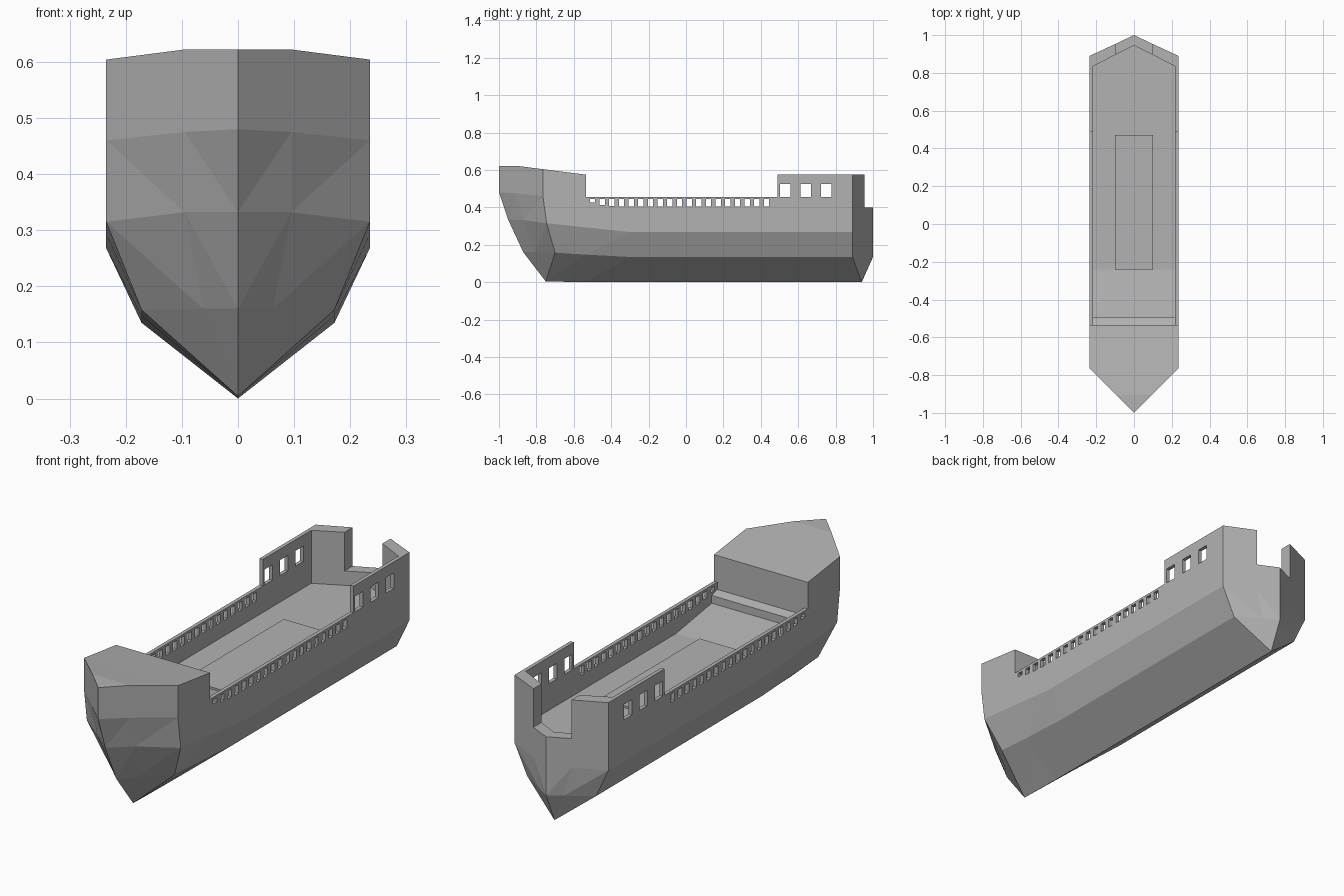
import bpy
import bmesh

cube = bpy.data.objects.get("Cube")
if cube:
    bpy.data.objects.remove(cube, do_unlink=True)

grey = bpy.data.materials.new("hull_grey")
grey.use_nodes = True
grey.diffuse_color = (0.45, 0.45, 0.45, 1)
grey.node_tree.nodes["Principled BSDF"].inputs["Base Color"].default_value = (0.45, 0.45, 0.45, 1)


def finish(name, bm):
    bmesh.ops.recalc_face_normals(bm, faces=bm.faces[:])
    mesh = bpy.data.meshes.new(name)
    bm.to_mesh(mesh)
    bm.free()
    mesh.materials.append(grey)
    obj = bpy.data.objects.new(name, mesh)
    bpy.context.scene.collection.objects.link(obj)
    return obj


def add_prism(bm, points, place, lo, hi):
    """Extrude a closed outline; place(a, b, depth) gives the 3D point."""
    ends = [[bm.verts.new(place(a, b, d)) for a, b in points] for d in (lo, hi)]
    n = len(points)
    for ring in ends:
        bm.faces.new(ring)
    for i in range(n):
        j = (i + 1) % n
        bm.faces.new((ends[0][i], ends[0][j], ends[1][j], ends[1][i]))


def across(a, b, d):      # outline in y, z
    return (d, a, b)


def upward(a, b, d):      # outline in x, y
    return (a, b, d)


def rect(a0, a1, b0, b1):
    return [(a0, b0), (a1, b0), (a1, b1), (a0, b1)]


def prism(name, points, place, lo, hi):
    bm = bmesh.new()
    add_prism(bm, points, place, lo, hi)
    return finish(name, bm)


# Hull columns from stem to stern: keel, lower chine, upper chine, sheer, top
WIDE, CHINE, TOP = 0.235, 0.172, 0.575


def side(y):
    rise = max(0, (-0.3 - y) / 0.43)
    return [(0, y, 0), (CHINE, y, 0.135 + 0.022 * rise), (WIDE, y, 0.268 + 0.045 * rise),
            (WIDE, y, 0.4 + 0.05 * rise), (WIDE, y, TOP)]


columns = [
    [(0, -0.75, 0.004), (0, -0.87, 0.16), (0, -0.95, 0.332), (0, -1, 0.48), (0, -1, 0.622)],
    [(0, -0.75, 0.004), (0.062, -0.81, 0.16), (0.095, -0.87, 0.332), (0.095, -0.905, 0.475), (0.095, -0.905, 0.622)],
    [(0, -0.75, 0.004), (CHINE, -0.7, 0.158), (WIDE, -0.745, 0.315), (WIDE, -0.765, 0.46), (WIDE, -0.765, 0.604)],
    side(-0.535), side(-0.3), side(0.89),
    [(0, 0.94, 0), (0.062, 0.96, 0.135), (0.095, 0.955, 0.268), (0.095, 0.955, 0.4), (0.095, 0.955, TOP)],
    [(0, 0.94, 0), (0, 1, 0.135), (0, 1, 0.268), (0, 1, 0.4), (0, 1, TOP)],
]

bm = bmesh.new()


def add_face(points):
    unique = list(dict.fromkeys(points))
    if len(unique) > 2:
        bm.faces.new([bm.verts.new(p) for p in unique])


def flip(p):
    return (-p[0] if p[0] else 0, p[1], p[2])


for left, right in zip(columns, columns[1:]):
    for r in range(4):
        a, b, c, d = left[r], right[r], right[r + 1], left[r + 1]
        # facet diagonals run down towards the centreline at both ends
        tris = [(a, b, c), (a, c, d)] if left[4][1] < 0 else [(a, b, d), (b, c, d)]
        for tri in tris:
            add_face(tri)
            add_face([flip(p) for p in tri])
    add_face([left[4], right[4], flip(right[4]), flip(left[4])])
bmesh.ops.remove_doubles(bm, verts=bm.verts[:], dist=0.0005)
hull = finish("hull", bm)

# Cutters: deck well with a forward step, pointed stern well, low rail, stern gap
well = [(-0.535, 0.9), (-0.535, 0.422), (-0.495, 0.41), (-0.495, 0.375),
        (-0.24, 0.335), (0.835, 0.335), (0.835, 0.9)]
INNER = 0.218
stern_well = [(-INNER, 0.6), (INNER, 0.6), (INNER, 0.835), (0, 0.945), (-INNER, 0.835)]
cutters = [
    prism("well_cutter", well, across, -INNER, INNER),
    prism("stern_well_cutter", stern_well, upward, 0.335, 0.9),
    prism("rail_cutter", rect(-0.535, 0.49, 0.455, 0.9), across, -0.4, 0.4),
    prism("stern_gap_cutter", rect(0.8, 1.2, 0.4, 0.9), across, -0.095, 0.095),
]

# Openings along the rail and in the aft bulwark
bm = bmesh.new()
for i in range(19):
    y = -0.5 + i * 0.0517
    sill = 0.405 + (0.02, 0.008, 0.003)[i] if i < 3 else 0.405
    add_prism(bm, rect(y - 0.014, y + 0.014, sill, 0.444), across, -0.4, 0.4)
for y in (0.53, 0.64, 0.75):
    add_prism(bm, rect(y - 0.028, y + 0.028, 0.455, 0.525), across, -0.4, 0.4)
cutters.append(finish("window_cutter", bm))

for cutter in cutters:
    mod = hull.modifiers.new(cutter.name, "BOOLEAN")
    mod.operation = "DIFFERENCE"
    mod.solver = "EXACT"
    mod.object = cutter
bpy.context.view_layer.update()
carved = bpy.data.meshes.new_from_object(hull.evaluated_get(bpy.context.evaluated_depsgraph_get()))
hull.modifiers.clear()
hull.data = carved
for cutter in cutters:
    bpy.data.objects.remove(cutter, do_unlink=True)

# Raised cargo hatch on the deck
prism("cargo_hatch", rect(-0.1, 0.1, -0.24, 0.47), upward, 0.33, 0.344)
